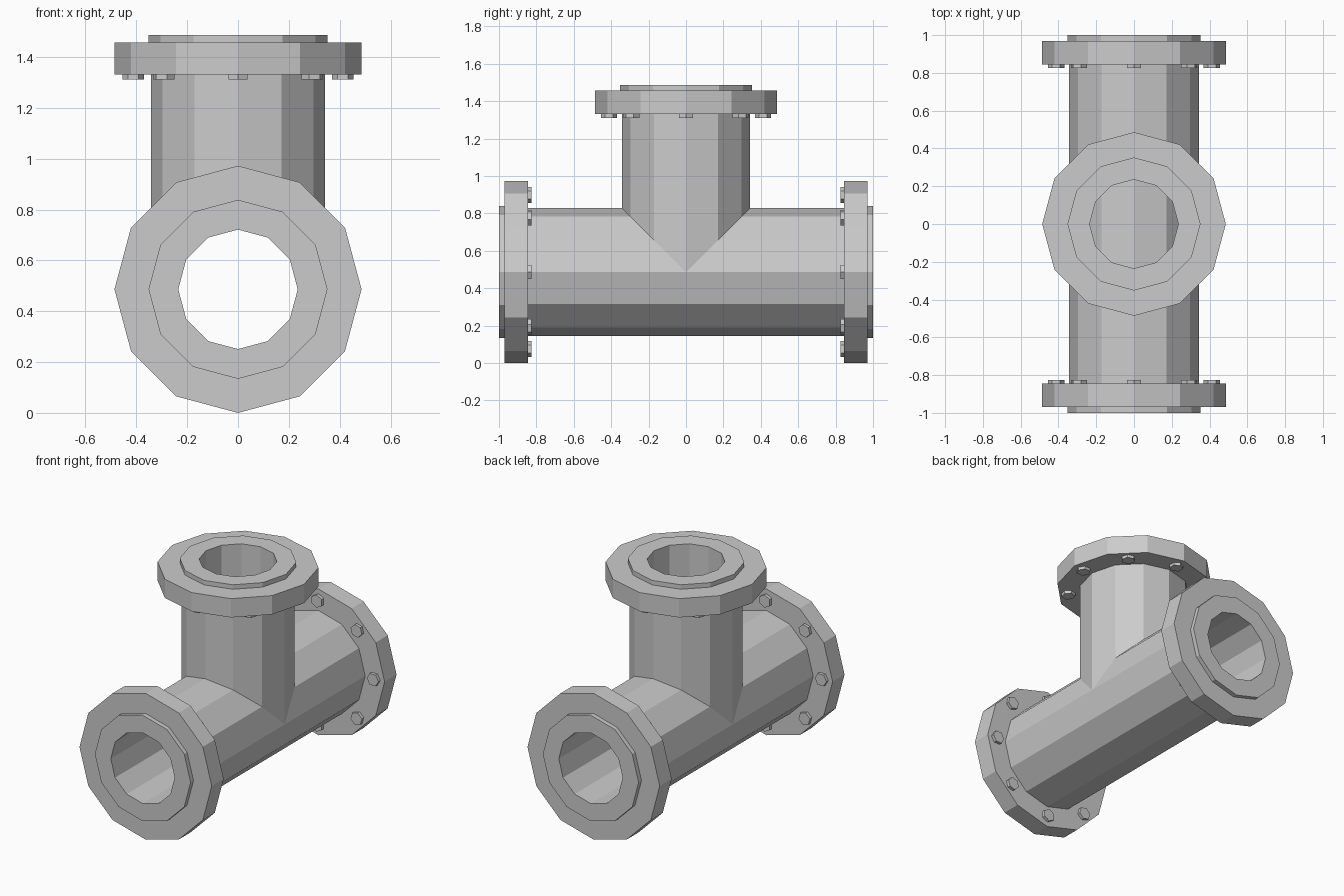
import bpy, bmesh
from math import cos, sin, pi, sqrt, radians
from mathutils import Matrix

if "Cube" in bpy.data.objects:
    bpy.data.objects.remove(bpy.data.objects["Cube"])

SIDES = 12
R_FLANGE, R_FACE, R_PIPE, R_BORE = 0.486, 0.352, 0.343, 0.235
H_BACK, H_FRONT, H_END = 0.845, 0.97, 1.0
CENTRE = Matrix.Translation((0, 0, R_FLANGE))


def finish(name, bm, matrix):
    mesh = bpy.data.meshes.new(name)
    bm.to_mesh(mesh)
    bm.free()
    obj = bpy.data.objects.new(name, mesh)
    obj.matrix_world = matrix
    bpy.context.collection.objects.link(obj)
    return obj


def lathe(profile):
    """Revolve (radius, height) points around z, outside first, going up."""
    bm = bmesh.new()
    rings = []
    for i in range(SIDES):
        a = 2 * pi * i / SIDES
        rings.append([bm.verts.new((r * cos(a), r * sin(a), h)) for r, h in profile])
    for i in range(SIDES):
        p, q = rings[i], rings[(i + 1) % SIDES]
        for j in range(len(profile) - 1):
            bm.faces.new((p[j], q[j], q[j + 1], p[j + 1]))
    return bm, rings


# main pipe lying along y
bm, _ = lathe([(R_PIPE, -H_BACK), (R_PIPE, H_BACK), (R_BORE, H_BACK), (R_BORE, -H_BACK)])
finish("main_pipe", bm, CENTRE @ Matrix.Rotation(radians(90), 4, 'X'))

# upright branch, its foot cut to sit on the main pipe
bm, rings = lathe([(R_PIPE, 0), (R_PIPE, H_BACK), (R_BORE, H_BACK), (R_BORE, 0)])
for ring in rings:
    for v, sink in ((ring[0], 0), (ring[-1], 0.03)):
        v.co.z = sqrt(max(0, R_PIPE ** 2 - v.co.x ** 2)) - sink
finish("branch_pipe", bm, CENTRE)

# flange with raised face and hex bolts at each opening
for label, angle in (("top", 0), ("front", 90), ("back", -90)):
    m = CENTRE @ Matrix.Rotation(radians(angle), 4, 'X')
    bm, _ = lathe([(R_PIPE, H_BACK), (R_FLANGE, H_BACK), (R_FLANGE, H_FRONT),
                   (R_FACE, H_FRONT), (R_FACE, H_END), (R_BORE, H_END), (R_BORE, H_BACK)])
    finish(label + "_flange", bm, m)

    bm = bmesh.new()
    for k in range(8):
        a = k * pi / 4
        spin = Matrix.Rotation(a, 4, 'Z') @ Matrix.Translation((0.412, 0, H_BACK - 0.005))
        # a corner of each head points away from the pipe axis
        new = bmesh.ops.create_cone(bm, cap_ends=True, segments=6, radius1=0.043,
                                    radius2=0.043, depth=0.03)["verts"]
        if abs(max(v.co.x for v in new) - 0.043) > 0.001:
            spin = spin @ Matrix.Rotation(radians(30), 4, 'Z')
        bmesh.ops.transform(bm, matrix=spin, verts=new)
    finish(label + "_bolts", bm, m)
